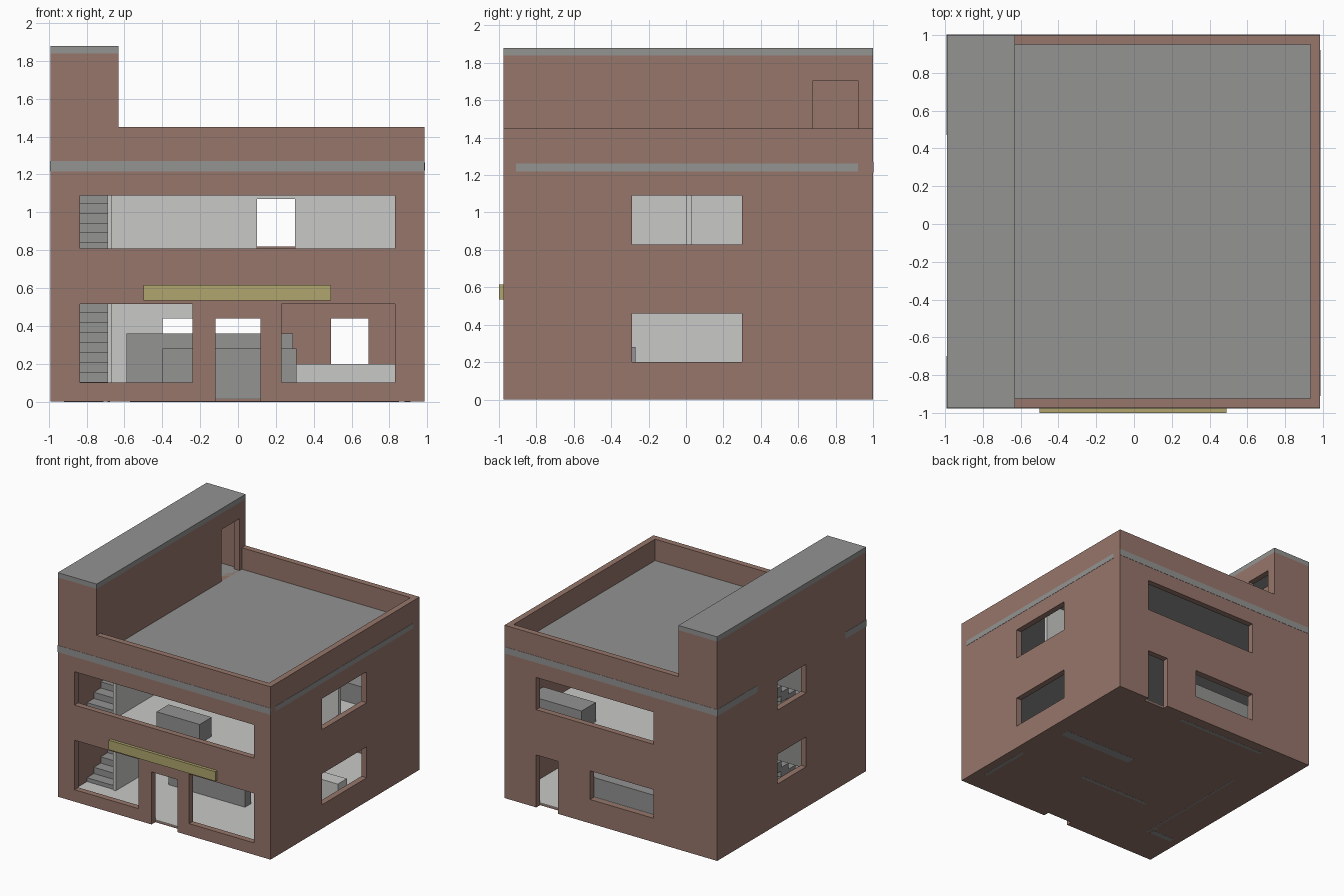
import bpy
import bmesh
from mathutils import Vector

if "Cube" in bpy.data.objects:
    bpy.data.objects.remove(bpy.data.objects["Cube"], do_unlink=True)


def material(name, r, g, b):
    m = bpy.data.materials.new(name)
    m.use_nodes = True
    m.diffuse_color = (r, g, b, 1)
    m.node_tree.nodes["Principled BSDF"].inputs["Base Color"].default_value = (r, g, b, 1)
    return m


BRICK = material("brick_brown", 0.305, 0.181, 0.147)
GREY = material("concrete_grey", 0.292, 0.292, 0.288)
PALE = material("plaster_pale_grey", 0.584, 0.584, 0.575)
OLIVE = material("sign_olive", 0.434, 0.381, 0.156)


def finish(name, bm, mat):
    bmesh.ops.recalc_face_normals(bm, faces=bm.faces)
    mesh = bpy.data.meshes.new(name)
    bm.to_mesh(mesh)
    bm.free()
    mesh.materials.append(mat)
    ob = bpy.data.objects.new(name, mesh)
    bpy.context.collection.objects.link(ob)
    return ob


def panel(name, axis, depth, u, v, mat, holes=()):
    """Flat slab across an axis, with rectangular openings (u0, u1, v0, v1)."""
    others = [i for i in range(3) if i != axis]

    def cuts(span, k):
        inner = [c for h in holes for c in h[k:k + 2] if span[0] < c < span[1]]
        return sorted(set(list(span) + inner))

    us, vs = cuts(u, 0), cuts(v, 2)
    bm = bmesh.new()

    def vert(a, b):
        p = Vector((0, 0, 0))
        p[axis], p[others[0]], p[others[1]] = depth[0], a, b
        return bm.verts.new(p)

    grid = [[vert(a, b) for b in vs] for a in us]
    for i in range(len(us) - 1):
        for j in range(len(vs) - 1):
            a, b = (us[i] + us[i + 1]) / 2, (vs[j] + vs[j + 1]) / 2
            if not any(h[0] < a < h[1] and h[2] < b < h[3] for h in holes):
                bm.faces.new((grid[i][j], grid[i + 1][j], grid[i + 1][j + 1], grid[i][j + 1]))
    bmesh.ops.delete(bm, geom=[w for w in bm.verts if not w.link_faces], context="VERTS")
    ext = bmesh.ops.extrude_face_region(bm, geom=bm.faces[:], use_keep_orig=True)
    shift = Vector((0, 0, 0))
    shift[axis] = depth[1] - depth[0]
    bmesh.ops.translate(bm, vec=shift, verts=[g for g in ext["geom"] if isinstance(g, bmesh.types.BMVert)])
    return finish(name, bm, mat)


def box(name, x, y, z, mat):
    return panel(name, 2, z, x, y, mat)


# Main dimensions
X0, X1, Y0, Y1 = -0.99, 0.985, -0.975, 1.0
T = 0.05
IX0, IX1, IY0, IY1 = X0 + T, X1 - T, Y0 + T, Y1 - T
PARAPET, TOP, TOWER = 1.45, 1.84, -0.63
FLOOR, ROOF = 0.63, 1.27
above_parapet = (TOWER, X1, PARAPET, TOP)

# Outer walls
panel("front_wall", 1, (Y0, IY0), (X0, X1), (0, TOP), BRICK, [
    above_parapet,
    (-0.835, 0.83, 0.81, 1.09),
    (-0.835, -0.24, 0.10, 0.515),
    (0.23, 0.83, 0.10, 0.515),
    (-0.12, 0.12, 0, 0.44)])
panel("back_wall", 1, (IY1, Y1), (X0, X1), (0, TOP), BRICK, [
    above_parapet,
    (-0.40, 0.69, 0.82, 1.09),
    (-0.40, 0.19, 0.20, 0.44),
    (0.49, 0.69, 0, 0.44)])
panel("stair_side_wall", 0, (X0, IX0), (IY0, IY1), (0, TOP), BRICK, [
    (-0.18, 0.20, 0.34, 0.59), (-0.18, 0.20, 0.96, 1.20)])
panel("open_side_wall", 0, (IX1, X1), (IY0, IY1), (0, PARAPET), BRICK, [
    (-0.29, 0.30, 0.20, 0.46), (-0.29, 0.30, 0.83, 1.09)])

# Stair tower above the roof
panel("tower_inner_wall", 0, (TOWER - T, TOWER), (IY0, IY1), (ROOF - 0.05, TOP), BRICK,
      [(0.68, 0.92, ROOF, 1.705)])
box("tower_cap", (X0, TOWER), (Y0, Y1), (TOP, 1.88), GREY)

# Floors, with an opening over the stairs
stairwell = [(-1.1, -0.69, -0.70, 0.47)]
box("ground_base", (IX0, IX1), (IY0, IY1), (0, 0.015), BRICK)
box("ground_floor_finish", (IX0, IX1), (IY0, IY1), (0.015, 0.02), PALE)
panel("upper_floor_slab", 2, (FLOOR - 0.06, FLOOR - 0.005), (IX0, IX1), (IY0, IY1), GREY, stairwell)
panel("upper_floor_finish", 2, (FLOOR - 0.005, FLOOR), (IX0, IX1), (IY0, IY1), PALE, stairwell)
panel("roof_slab", 2, (1.215, ROOF), (X0 - 0.002, IX1 + 0.01), (Y0 - 0.002, Y1 + 0.002), GREY, stairwell)

# Exposed slab edges
for label, y in (("front", (Y0 - 0.002, Y0 + 0.01)), ("back", (Y1 - 0.01, Y1 + 0.002))):
    box(label + "_slab_band", (X0, X1), y, (1.215, ROOF), GREY)
box("side_slab_band", (X1 - 0.004, X1 + 0.002), (-0.91, 0.92), (1.22, 1.263), GREY)

# Stairs and their side walls on both storeys
STEPS = 12
rise, run = FLOOR / STEPS, 1.1 / STEPS
for storey, base in (("lower", 0), ("upper", FLOOR)):
    for i in range(STEPS):
        y, z = -0.66 + i * run, base + i * rise
        box(f"{storey}_step_{i + 1}", (IX0, -0.69), (y, y + run + 0.01),
            (max(z - 0.03, base), z + rise), GREY)
    box(storey + "_stair_wall", (-0.69, -0.665), (-0.67, 0.45), (base, base + 0.6), PALE)

# Interior partition and back wall lining
panel("upper_partition", 1, (0, 0.03), (-0.665, IX1), (FLOOR, 1.215), PALE,
      [(0.10, 0.30, FLOOR, 1.07)])
panel("back_wall_lining", 1, (IY1 - 0.005, IY1), (-0.94, 0.21), (0.02, 0.57), PALE,
      [(-0.40, 0.19, 0.20, 0.44)])

# Furniture
box("back_cabinet", (-0.59, 0.29), (0.85, 0.94), (0.01, 0.36), GREY)
box("counter", (-0.40, 0.31), (-0.35, -0.27), (0.01, 0.28), GREY)
box("low_bench", (0.12, 0.87), (0.08, 0.20), (0.01, 0.20), PALE)
box("side_shelf", (0.86, IX1), (-0.81, -0.30), (0.01, 0.20), GREY)
box("upper_front_table", (-0.28, 0.12), (-0.68, -0.52), (FLOOR, 0.79), GREY)
box("upper_back_table", (0.43, 0.92), (0.58, 0.77), (FLOOR, 0.79), GREY)

# Footings showing on the underside
footings = {
    "cabinet": ((-0.57, 0.27), (0.885, 0.915)),
    "counter": ((-0.38, 0.29), (-0.325, -0.295)),
    "bench": ((0.15, 0.85), (0.10, 0.18)),
    "shelf": ((0.88, 0.91), (-0.78, -0.32)),
    "stair_wall": ((-0.69, -0.675), (-0.65, 0.43)),
    "first_step": ((-0.92, -0.71), (-0.65, -0.60)),
}
for label, (x, y) in footings.items():
    box(label + "_footing", x, y, (-0.001, 0.01), GREY)

# Sign board over the entrance
box("sign_board", (-0.50, 0.49), (-1.0, Y0), (0.535, 0.615), OLIVE)
